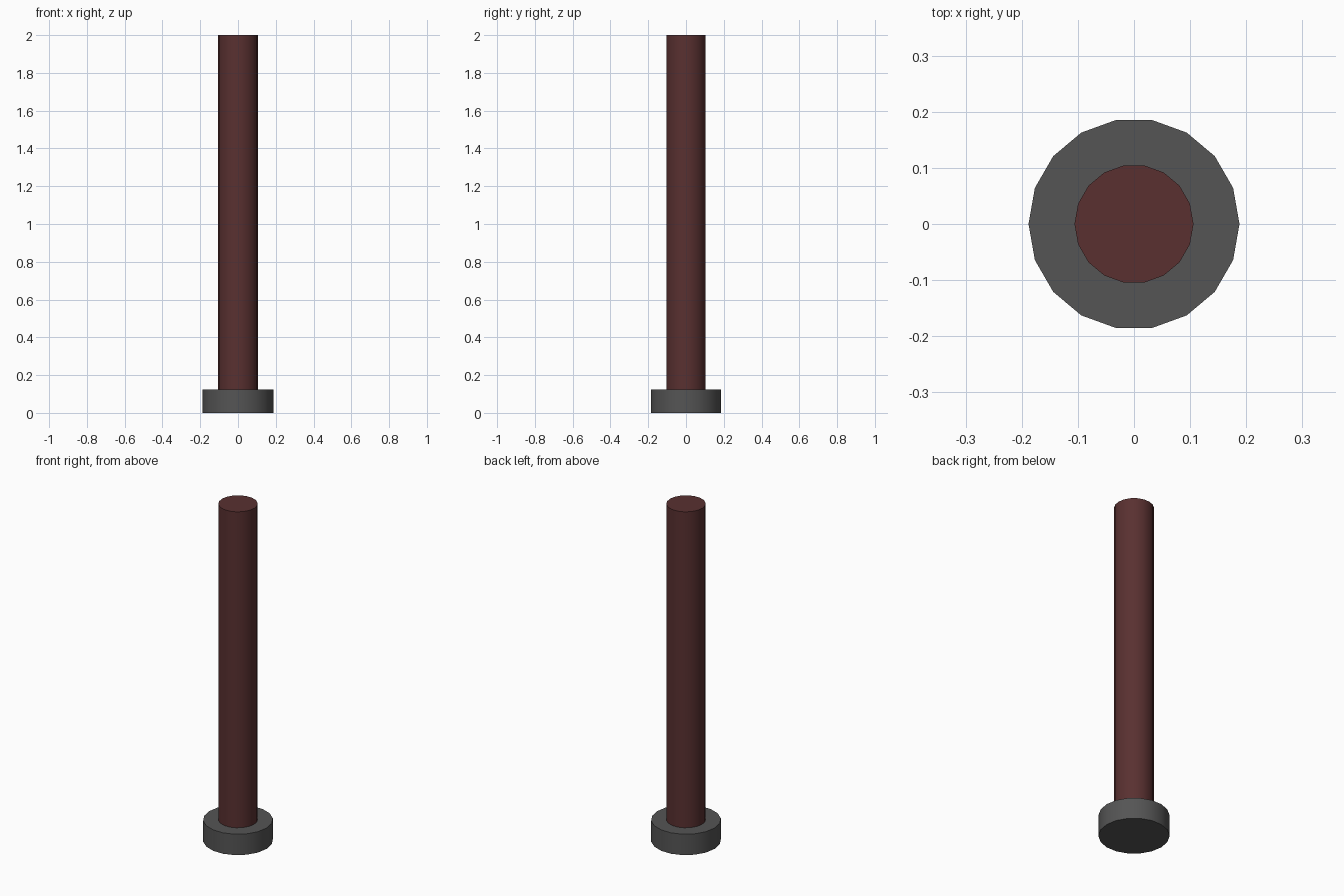
import bpy, math

if "Cube" in bpy.data.objects:
    bpy.data.objects.remove(bpy.data.objects["Cube"])


def material(name, color):
    mat = bpy.data.materials.new(name)
    mat.diffuse_color = color
    mat.use_nodes = True
    mat.node_tree.nodes["Principled BSDF"].inputs["Base Color"].default_value = mat.diffuse_color
    return mat


def cylinder(name, radius, z0, z1, mat):
    bpy.ops.mesh.primitive_cylinder_add(
        vertices=18, radius=radius, depth=z1 - z0,
        location=(0, 0, (z0 + z1) / 2), rotation=(0, 0, math.pi / 2))
    ob = bpy.context.object
    ob.name = name
    bpy.ops.object.transform_apply(location=True, rotation=True, scale=True)
    bpy.ops.object.shade_smooth_by_angle(angle=math.radians(35))
    ob.data.materials.append(mat)
    return ob


# Wide grey foot
cylinder("base_collar", 0.188, 0.0, 0.124, material("dark_grey", (0.09, 0.09, 0.09, 1)))

# Tall dark red post standing on the foot
cylinder("post", 0.106, 0.124, 2.0, material("dark_red", (0.10, 0.03, 0.03, 1)))
